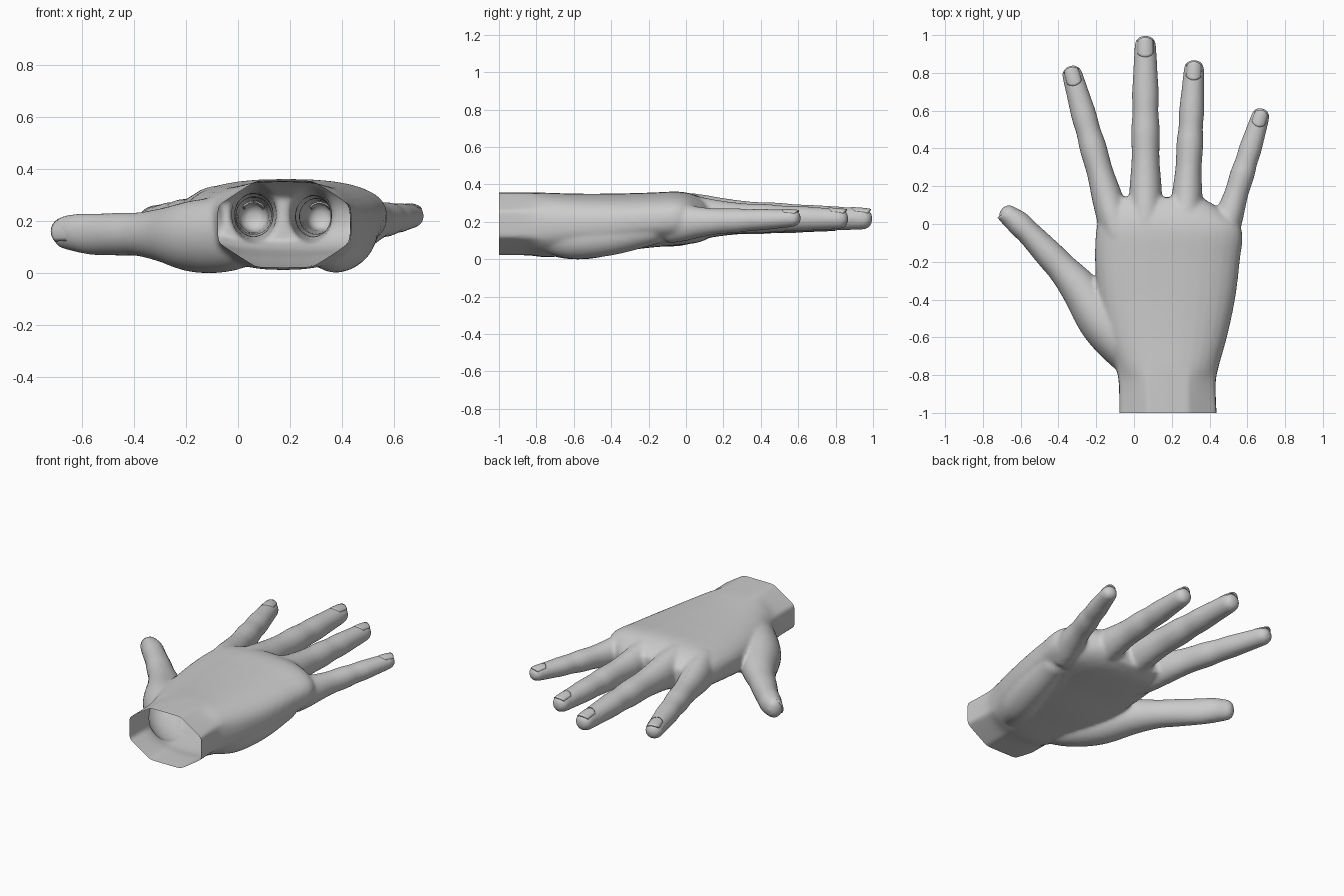
import bpy, bmesh, math
from mathutils import Vector

if "Cube" in bpy.data.objects:
    bpy.data.objects.remove(bpy.data.objects["Cube"])

UP = Vector((0, 0, 1))
N = 32


def spline(keys, steps=6):
    """Catmull-Rom through tuples of any length."""
    out = []
    for i in range(len(keys) - 1):
        a, b = keys[max(i - 1, 0)], keys[i]
        c, d = keys[i + 1], keys[min(i + 2, len(keys) - 1)]
        for s in range(steps):
            t = s / steps
            out.append(tuple(0.5 * (2 * q + (r - p) * t + (2 * p - 5 * q + 4 * r - w) * t * t
                                    + (3 * q - p - 3 * r + w) * t ** 3)
                             for p, q, r, w in zip(a, b, c, d)))
    return out + [keys[-1]]


def loft(bm, rings):
    """Skin closed rings and cap both ends."""
    vs = [[bm.verts.new(p) for p in ring] for ring in rings]
    for a, b in zip(vs, vs[1:]):
        for i in range(N):
            j = (i + 1) % N
            bm.faces.new((a[i], a[j], b[j], b[i]))
    bm.faces.new(vs[0][::-1])
    bm.faces.new(vs[-1])


def spow(v, e):
    return math.copysign(abs(v) ** e, v)


def tube(bm, keys):
    """Limb through (x, y, z, half width, half height) with a blunt round tip."""
    pts = spline(keys)
    t = (Vector(pts[-1][:3]) - Vector(pts[-2][:3])).normalized()
    tip = Vector(pts[-1][:3])
    w, h = pts[-1][3:]
    for u in (0.3, 0.55, 0.75, 0.9, 0.98):
        k = (1 - u ** 2.3) ** (1 / 2.3)
        pts.append((*(tip + t * w * u), w * k, h * k))
    rings = []
    for i, p in enumerate(pts):
        t = Vector(pts[min(i + 1, len(pts) - 1)][:3]) - Vector(pts[max(i - 1, 0)][:3])
        side = t.cross(UP).normalized()
        up = side.cross(t).normalized()
        rings.append([Vector(p[:3]) + side * p[3] * math.cos(a) + up * p[4] * math.sin(a)
                      for a in (2 * math.pi * k / N for k in range(N))])
    loft(bm, rings)


def nail(name, tip, t, w, h, length, front, roll=0.0):
    """Curved plate lying on the back of a fingertip."""
    t = t.normalized()
    side = t.cross(UP).normalized()
    up = side.cross(t)
    c, s = math.cos(roll), math.sin(roll)
    side, up = side * c + up * s, up * c - side * s
    bm = bmesh.new()
    grid = []
    for i in range(9):
        row = []
        for j in range(9):
            b = j / 4 - 1
            f = i / 8
            along = front - length * (1 - f) - 0.018 * b * b * (2 * f - 1)
            a = b * 0.85
            row.append(bm.verts.new(tip + t * along + side * w * math.sin(a)
                                    + up * (h * math.cos(a) - 0.008 * f * f)))
        grid.append(row)
    for i in range(8):
        for j in range(8):
            bm.faces.new((grid[i][j], grid[i][j + 1], grid[i + 1][j + 1], grid[i + 1][j]))
    me = bpy.data.meshes.new(name)
    bm.to_mesh(me)
    bm.free()
    ob = bpy.data.objects.new(name, me)
    bpy.context.collection.objects.link(ob)
    m = ob.modifiers.new("thickness", 'SOLIDIFY')
    m.thickness, m.offset = 0.008, -1
    for p in me.polygons:
        p.use_smooth = True


bm = bmesh.new()

# Palm and wrist: y, left, right, bottom, top, facet amount (wrist is eight-sided)
palm = [(-1.06, -.078, .44, .03, .365, 1), (-.85, -.08, .432, .03, .365, .7),
        (-.75, -.10, .45, .02, .365, .1), (-.6, -.15, .492, .03, .36, 0),
        (-.4, -.19, .535, .045, .36, 0), (-.2, -.207, .56, .07, .365, 0),
        (-.03, -.2, .57, .085, .37, 0), (.07, -.17, .47, .10, .345, 0),
        (.14, -.11, .36, .13, .30, 0)]
rings = []
for y, x0, x1, z0, z1, facet in spline(palm, 5):
    ring = []
    for k in range(N):
        a = 2 * math.pi * k / N
        gon = math.cos(math.pi / 8) / math.cos(a % (math.pi / 4) - math.pi / 8)
        cut = 1.08 * math.cos(a), 1.0 * math.sin(a)
        off = a + math.pi / 8
        gon = 1 / math.cos(off % (math.pi / 4) - math.pi / 8)
        rnd = spow(math.cos(a), .8), spow(math.sin(a), .8)
        f = max(0, min(1, facet))
        u = rnd[0] * (1 - f) + math.cos(a) * gon * f
        v = rnd[1] * (1 - f) + math.sin(a) * gon * f
        ring.append(((x0 + x1) / 2 + (x1 - x0) / 2 * u, y, (z0 + z1) / 2 + (z1 - z0) / 2 * v))
    rings.append(ring)
loft(bm, rings)

# Outer heel of the palm
tube(bm, [(.32, -.76, .14, .07, .09), (.37, -.6, .12, .1, .11),
          (.42, -.4, .135, .1, .105), (.45, -.2, .16, .09, .08)])

# Thumb with its fleshy base
tube(bm, [(.08, -.8, .19, .08, .10), (-.02, -.68, .16, .12, .14), (-.16, -.52, .15, .13, .14),
          (-.285, -.345, .155, .103, .105), (-.38, -.235, .158, .082, .085),
          (-.45, -.16, .158, .077, .083), (-.55, -.055, .158, .066, .081),
          (-.61, .003, .163, .066, .076), (-.66, .045, .165, .054, .066)])

# Four fingers from one profile: position along, half width, half height
profile = [(0, .088, .13), (.12, .09, .122), (.25, .085, .102), (.4, .074, .085),
           (.55, .076, .081), (.65, .069, .073), (.75, .071, .071), (.88, .064, .064),
           (1, .058, .058)]
fingers = {"index": ((-.085, -.06, .225), (-.325, .785, .212), .95, .93),
           "middle": ((.062, -.05, .238), (.06, .94, .225), 1.0, 1.0),
           "ring": ((.27, -.05, .23), (.317, .815, .225), .94, .96),
           "little": ((.46, -.1, .20), (.668, .565, .228), .86, .82)}
for name, (base, tip, kw, kh) in fingers.items():
    b, e = Vector(base), Vector(tip)
    tube(bm, [(*b.lerp(e, t), w * kw, h * kh) for t, w, h in profile])
    nail(name + "_nail", e, e - b, .056 * kw, .062 * kh, .105 * kw, .048 * kw)
nail("thumb_nail", Vector((-.655, .04, .165)), Vector((-.7, .65, 0)), .066, .058, .12, .045, 1.2)

# Fuse everything into one skin
bmesh.ops.recalc_face_normals(bm, faces=bm.faces)
mesh = bpy.data.meshes.new("hand")
bm.to_mesh(mesh)
bm.free()
hand = bpy.data.objects.new("hand", mesh)
bpy.context.collection.objects.link(hand)
bpy.context.view_layer.objects.active = hand
hand.select_set(True)
m = hand.modifiers.new("fuse", 'REMESH')
m.mode, m.voxel_size = 'VOXEL', 0.01
s = hand.modifiers.new("soften", 'SMOOTH')
s.factor, s.iterations = 0.5, 16
for name in ("fuse", "soften"):
    bpy.ops.object.modifier_apply(modifier=name)

# Open the wrist and rest the hand on the ground
bm = bmesh.new()
bm.from_mesh(hand.data)
bmesh.ops.bisect_plane(bm, geom=bm.verts[:] + bm.edges[:] + bm.faces[:], plane_co=(0, -1, 0),
                       plane_no=(0, -1, 0), clear_outer=True)
low = min(v.co.z for v in bm.verts)
bm.to_mesh(hand.data)
bm.free()
for p in hand.data.polygons:
    p.use_smooth = True
for ob in bpy.context.collection.objects:
    ob.location.z -= low
